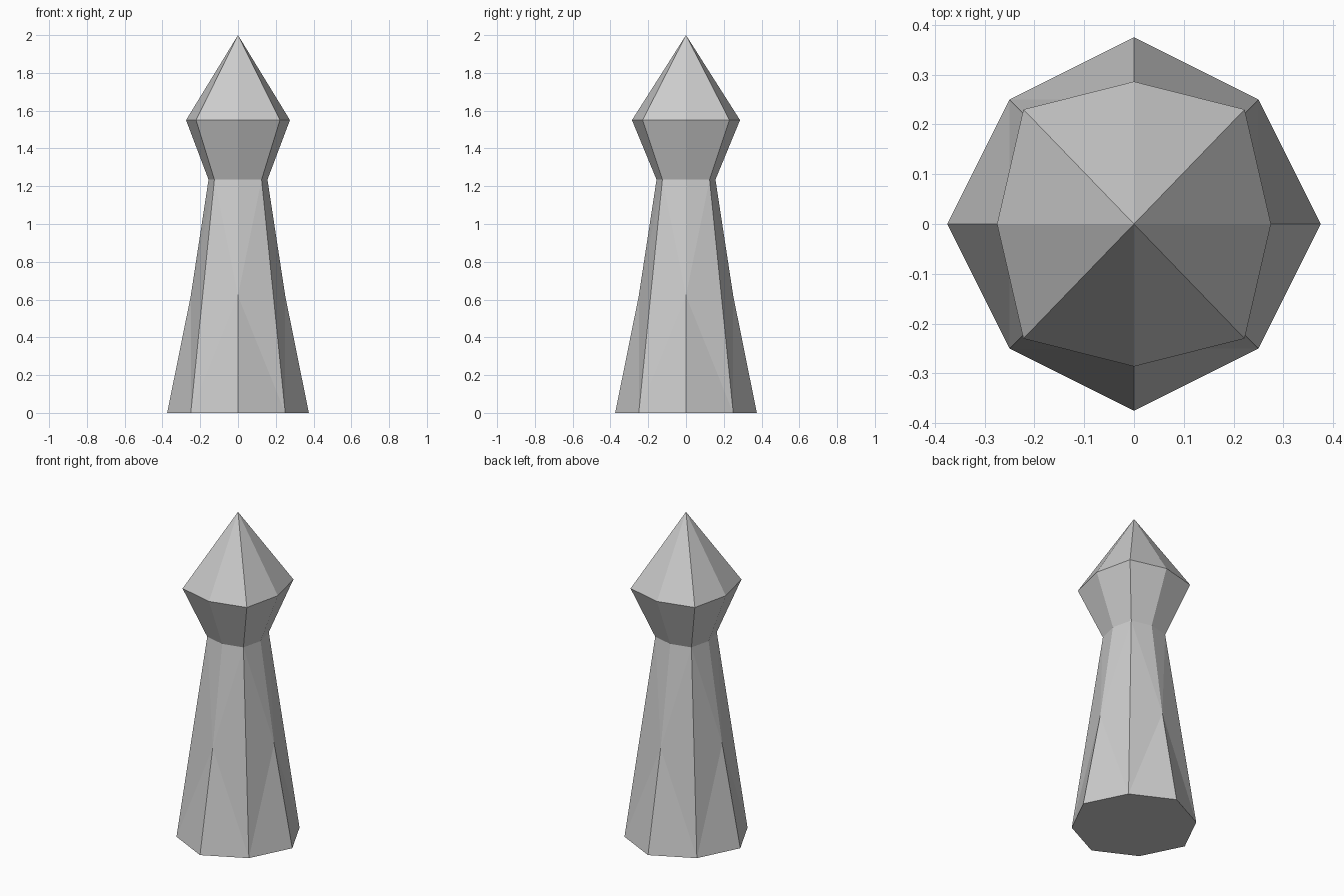
import bpy, bmesh

if "Cube" in bpy.data.objects:
    bpy.data.objects.remove(bpy.data.objects["Cube"])


def ring(bm, z, ax, ay, dx, dy):
    """Eight vertices alternating between axis and diagonal corners."""
    pts = [(ax, 0), (dx, dy), (0, ay), (-dx, dy),
           (-ax, 0), (-dx, -dy), (0, -ay), (dx, -dy)]
    return [bm.verts.new((x, y, z)) for x, y in pts]


def finish(bm, name):
    bmesh.ops.recalc_face_normals(bm, faces=bm.faces)
    mesh = bpy.data.meshes.new(name)
    bm.to_mesh(mesh)
    bm.free()
    bpy.context.collection.objects.link(bpy.data.objects.new(name, mesh))


bm = bmesh.new()
base = ring(bm, 0, 0.375, 0.375, 0.25, 0.25)
neck = ring(bm, 1.235, 0.156, 0.156, 0.125, 0.125)
head = ring(bm, 1.55, 0.275, 0.286, 0.222, 0.23)
tip = bm.verts.new((0, 0, 2))

# Underside
bm.faces.new(base)

# Tapered shaft: each axis ridge bends at mid height, diagonal ridges stay straight
for i in range(0, 8, 2):
    x, y = base[i].co.x, base[i].co.y
    mid = bm.verts.new((x * 2 / 3, y * 2 / 3, 0.62))
    for j in ((i + 1) % 8, i - 1):
        bm.faces.new((base[i], base[j], mid))
        bm.faces.new((base[j], neck[j], mid))
        bm.faces.new((neck[j], neck[i], mid))

# Flared collar and pointed top
for i in range(8):
    j = (i + 1) % 8
    bm.faces.new((neck[i], neck[j], head[j], head[i]))
    bm.faces.new((head[i], head[j], tip))

finish(bm, "faceted_post")
